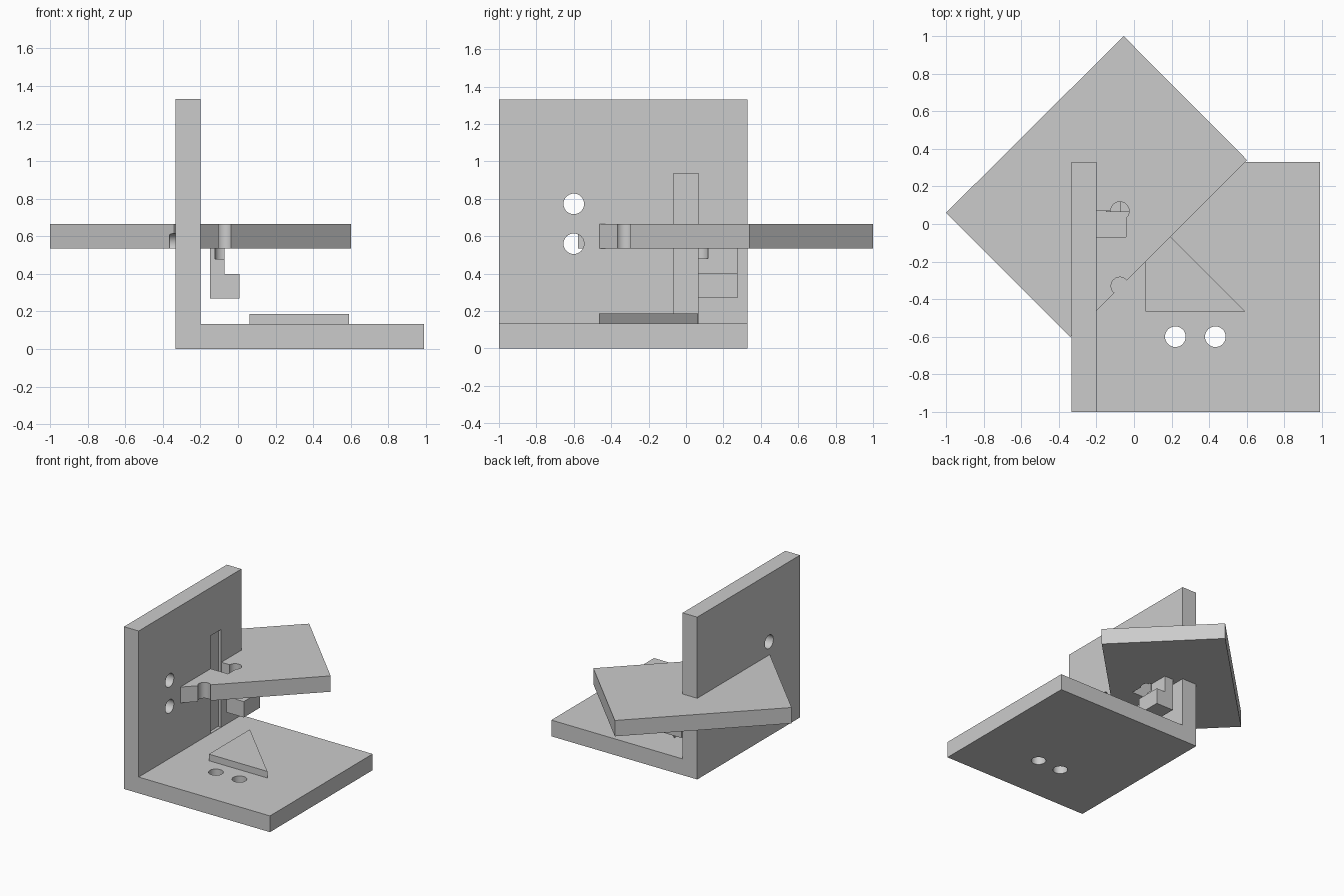
import bpy
import bmesh
import math
from mathutils import Vector

if "Cube" in bpy.data.objects:
    bpy.data.objects.remove(bpy.data.objects["Cube"])

grey = bpy.data.materials.new("plain_grey")
grey.use_nodes = True
colour = (0.6, 0.6, 0.6, 1)
grey.diffuse_color = colour
grey.node_tree.nodes["Principled BSDF"].inputs["Base Color"].default_value = colour


def prism(name, points, along):
    """Extrude a flat outline of 3D points along a vector."""
    bm = bmesh.new()
    face = bm.faces.new([bm.verts.new(p) for p in points])
    result = bmesh.ops.extrude_face_region(bm, geom=[face])
    moved = [v for v in result["geom"] if isinstance(v, bmesh.types.BMVert)]
    bmesh.ops.translate(bm, verts=moved, vec=Vector(along))
    bmesh.ops.recalc_face_normals(bm, faces=bm.faces)
    mesh = bpy.data.meshes.new(name)
    bm.to_mesh(mesh)
    bm.free()
    mesh.materials.append(grey)
    obj = bpy.data.objects.new(name, mesh)
    bpy.context.collection.objects.link(obj)
    return obj


def slab(name, outline, low, high):
    return prism(name, [(x, y, low) for x, y in outline], (0, 0, high - low))


def box(name, xs, ys, zs):
    return slab(name, [(xs[0], ys[0]), (xs[1], ys[0]), (xs[1], ys[1]), (xs[0], ys[1])], *zs)


def rod(name, start, end, radius, sides=40):
    """Cylinder between two points, along x or z."""
    start, end = Vector(start), Vector(end)
    axis = end - start
    u = Vector((0, 1, 0))
    v = axis.normalized().cross(u)
    ring = []
    for i in range(sides):
        a = math.tau * i / sides
        ring.append(start + radius * (math.cos(a) * u + math.sin(a) * v))
    return prism(name, ring, axis)


def cut(obj, cutter):
    """Subtract the cutter, then remove it."""
    mod = obj.modifiers.new("cut", 'BOOLEAN')
    mod.operation = 'DIFFERENCE'
    mod.solver = 'EXACT'
    mod.object = cutter
    cutter.hide_render = True
    bpy.context.view_layer.objects.active = obj
    bpy.ops.object.modifier_apply(modifier=mod.name)
    bpy.data.objects.remove(cutter)


LEFT, INNER, RIGHT = -0.333, -0.2, 0.99
FRONT, BACK = -1.0, 0.33
THICK, TOP = 0.133, 1.33
PLATE_LOW, PLATE_HIGH = 0.535, 0.665
HOLE = 0.055

# L-shaped base and upright wall
profile = [(LEFT, 0), (RIGHT, 0), (RIGHT, THICK), (INNER, THICK), (INNER, TOP), (LEFT, TOP)]
bracket = prism("base_and_wall", [(x, FRONT, z) for x, z in profile], (0, BACK - FRONT, 0))

# Tilted square-cornered shelf passing through the wall
shelf = slab("angled_shelf", [(-1, 0.06), (-0.34, -0.602), (0.602, 0.34), (-0.055, 1)],
             PLATE_LOW, PLATE_HIGH)

# Hook below the shelf
hook_profile = [(-0.15, 0.27), (0.007, 0.27), (0.007, 0.4), (-0.072, 0.4),
                (-0.072, PLATE_LOW), (-0.15, PLATE_LOW)]
hook = prism("hook", [(x, 0.065, z) for x, z in hook_profile], (0, 0.21, 0))

# Triangular pad on the base
slab("triangle_pad", [(0.062, -0.465), (0.592, -0.465), (0.062, 0.065)], THICK, 0.187)

# Paired holes in base and wall; the lower wall hole also nicks the shelf corner
for x in (0.22, 0.433):
    cut(bracket, rod("base_drill", (x, -0.6, -0.1), (x, -0.6, 0.3), HOLE))
for z in (0.56, 0.773):
    cut(bracket, rod("wall_drill", (-0.5, -0.6, z), (0, -0.6, z), HOLE))
cut(shelf, rod("corner_drill", (-0.365, -0.6, 0.56), (0, -0.6, 0.56), HOLE))

# Shallow upright groove in the wall
cut(bracket, box("groove_cutter", (-0.225, -0.1), (-0.068, 0.066), (THICK + 0.002, 0.935)))

# Slot with round corner relief in the shelf, and a round notch in its front edge
cut(shelf, box("slot_cutter", (-0.225, -0.043), (-0.068, 0.07), (0.5, 0.7)))
for part in (shelf, hook):
    cut(part, rod("relief_drill", (-0.075, 0.069, 0.48), (-0.075, 0.069, 0.75), 0.049))
cut(shelf, rod("notch_drill", (-0.075, -0.33, 0.48), (-0.075, -0.33, 0.75), 0.047))

# Smooth bores, sharp edges
bpy.ops.object.select_all(action='DESELECT')
for part in (bracket, shelf, hook):
    part.select_set(True)
bpy.context.view_layer.objects.active = bracket
bpy.ops.object.shade_smooth_by_angle(angle=math.radians(30))
